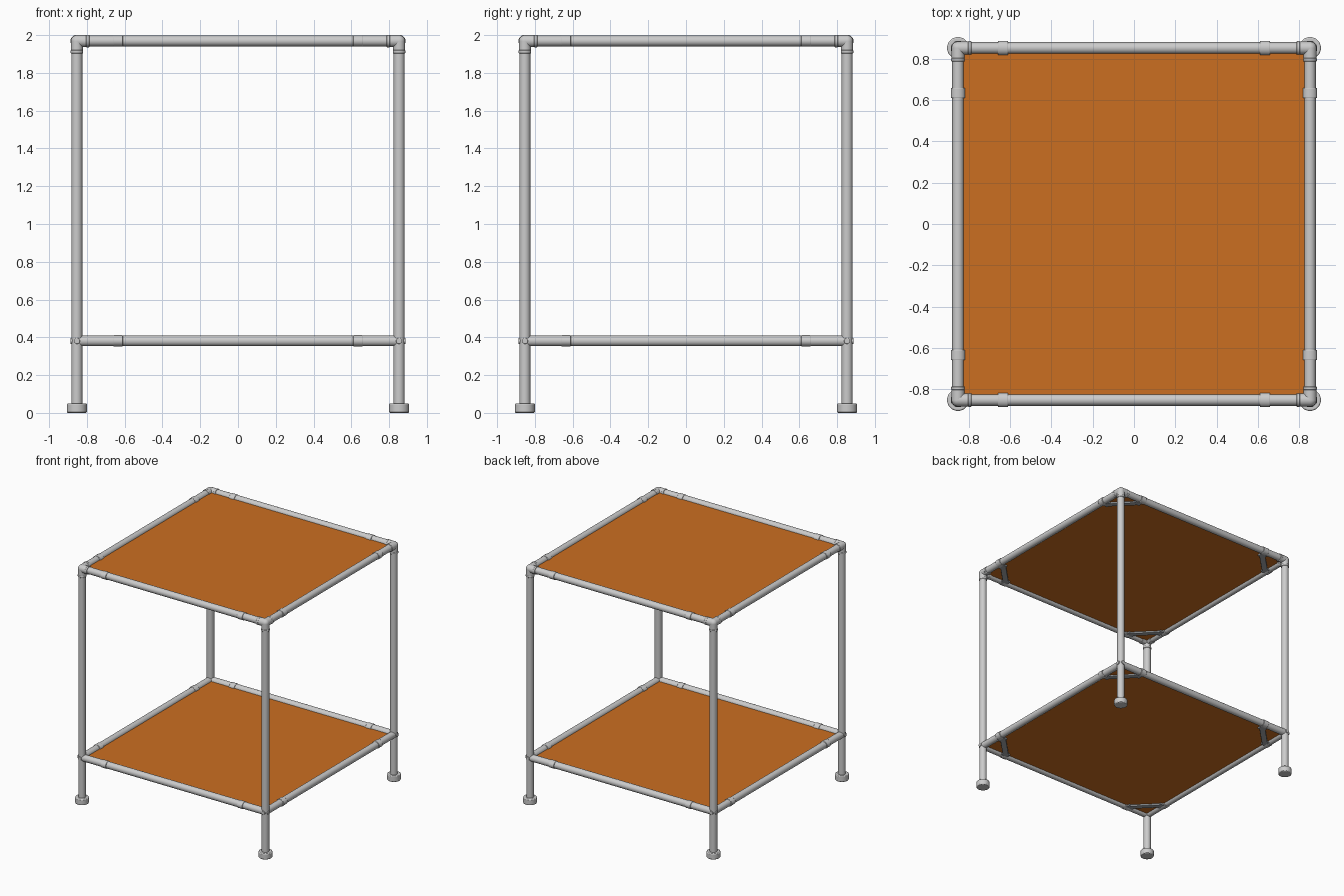
import bpy, math
from mathutils import Vector

if "Cube" in bpy.data.objects:
    bpy.data.objects.remove(bpy.data.objects["Cube"])


def material(name, rgb):
    m = bpy.data.materials.new(name)
    m.diffuse_color = (*rgb, 1)
    m.use_nodes = True
    m.node_tree.nodes["Principled BSDF"].inputs["Base Color"].default_value = m.diffuse_color
    return m


PIPE = material("light grey pipe", (0.60, 0.60, 0.60))
STEEL = material("dark grey steel", (0.36, 0.38, 0.40))
ORANGE = material("orange panel", (0.60, 0.158, 0.015))

C = 0.853            # distance of pipe axes from the centre
R = 0.028            # pipe radius
TOP, LOW = 1.969, 0.381   # heights of the two rail frames
CLAMP = 0.635        # clamp position along each rail
CORNERS = [(sx, sy) for sx in (-1, 1) for sy in (-1, 1)]


def finish(name, mat, smooth=True, bevel=0):
    o = bpy.context.object
    o.name = name
    o.data.materials.append(mat)
    bpy.ops.object.transform_apply(location=False, rotation=True, scale=True)
    if bevel:
        b = o.modifiers.new("bevel", 'BEVEL')
        b.width, b.segments, b.limit_method = bevel, 2, 'ANGLE'
        b.angle_limit = math.radians(50)
    if smooth:
        bpy.ops.object.shade_smooth_by_angle(angle=math.radians(40))
    return o


def tube(name, a, b, r, mat=PIPE, bevel=0, squash=None):
    a, b = Vector(a), Vector(b)
    d = b - a
    bpy.ops.mesh.primitive_cylinder_add(vertices=32, radius=r, depth=d.length,
                                        location=(a + b) / 2)
    o = bpy.context.object
    o.rotation_euler = d.to_track_quat('Z', 'Y').to_euler()
    o = finish(name, mat, bevel=bevel)
    if squash:
        o.scale.z = squash
    return o


def box(name, loc, size, mat, rot=0, bevel=0):
    bpy.ops.mesh.primitive_cube_add(size=1, location=loc, rotation=(0, 0, rot))
    bpy.context.object.scale = size
    return finish(name, mat, smooth=False, bevel=bevel)


# legs, feet and corner fittings
for sx, sy in CORNERS:
    x, y = sx * C, sy * C
    tube("leg", (x, y, 0.03), (x, y, TOP), 0.029)
    tube("foot", (x, y, 0), (x, y, 0.05), 0.053, bevel=0.006)
    # three-way elbow at the top
    E = 0.0315
    bpy.ops.mesh.primitive_uv_sphere_add(segments=32, ring_count=16, radius=E,
                                         location=(x, y, TOP - 0.0005))
    finish("elbow_ball", PIPE)
    p = Vector((x, y, TOP - 0.0005))
    for d in ((-sx, 0, 0), (0, -sy, 0), (0, 0, -1)):
        d = Vector(d)
        tube("elbow_arm", p, p + d * 0.062, E)
        tube("elbow_collar", p + d * 0.048, p + d * 0.066, 0.033, bevel=0.003)
    # bolt heads outside the lower joints
    tube("bolt_x", (x, y, LOW), (x + sx * 0.034, y, LOW), 0.016, bevel=0.002)
    tube("bolt_y", (x, y, LOW), (x, y + sy * 0.034, LOW), 0.016, bevel=0.002)

# two shelves: rails, panel, clamps and corner braces
for level, z in (("top", TOP), ("lower", LOW)):
    for s in (-1, 1):
        tube(level + "_rail_x", (-C, s * C, z), (C, s * C, z), R)
        tube(level + "_rail_y", (s * C, -C, z), (s * C, C, z), R)
    box(level + "_panel", (0, 0, z - 0.003), (2 * C - 0.03, 2 * C - 0.03, 0.012), ORANGE)
    for sx, sy in CORNERS:
        h = 0.025
        cx, cy = sx * CLAMP, sy * CLAMP
        tube(level + "_clamp_x", (cx - h, sy * C, z), (cx + h, sy * C, z), 0.035,
             bevel=0.003, squash=0.86)
        tube(level + "_clamp_y", (sx * C, cy - h, z), (sx * C, cy + h, z), 0.035,
             bevel=0.003, squash=0.86)
        # flat diagonal strap under the panel, joining both clamps
        m = (CLAMP + C) / 2 - 0.012
        box(level + "_brace", (sx * m, sy * m, z - 0.018),
            (math.hypot(C - CLAMP, C - CLAMP) - 0.03, 0.045, 0.014), STEEL,
            rot=-sx * sy * math.pi / 4, bevel=0.003)
        # strap ends that meet the clamps
        box(level + "_brace_end_x", (cx + sx * 0.015, sy * (C - 0.035), z - 0.018),
            (0.06, 0.04, 0.014), STEEL)
        box(level + "_brace_end_y", (sx * (C - 0.035), cy + sy * 0.015, z - 0.018),
            (0.04, 0.06, 0.014), STEEL)
